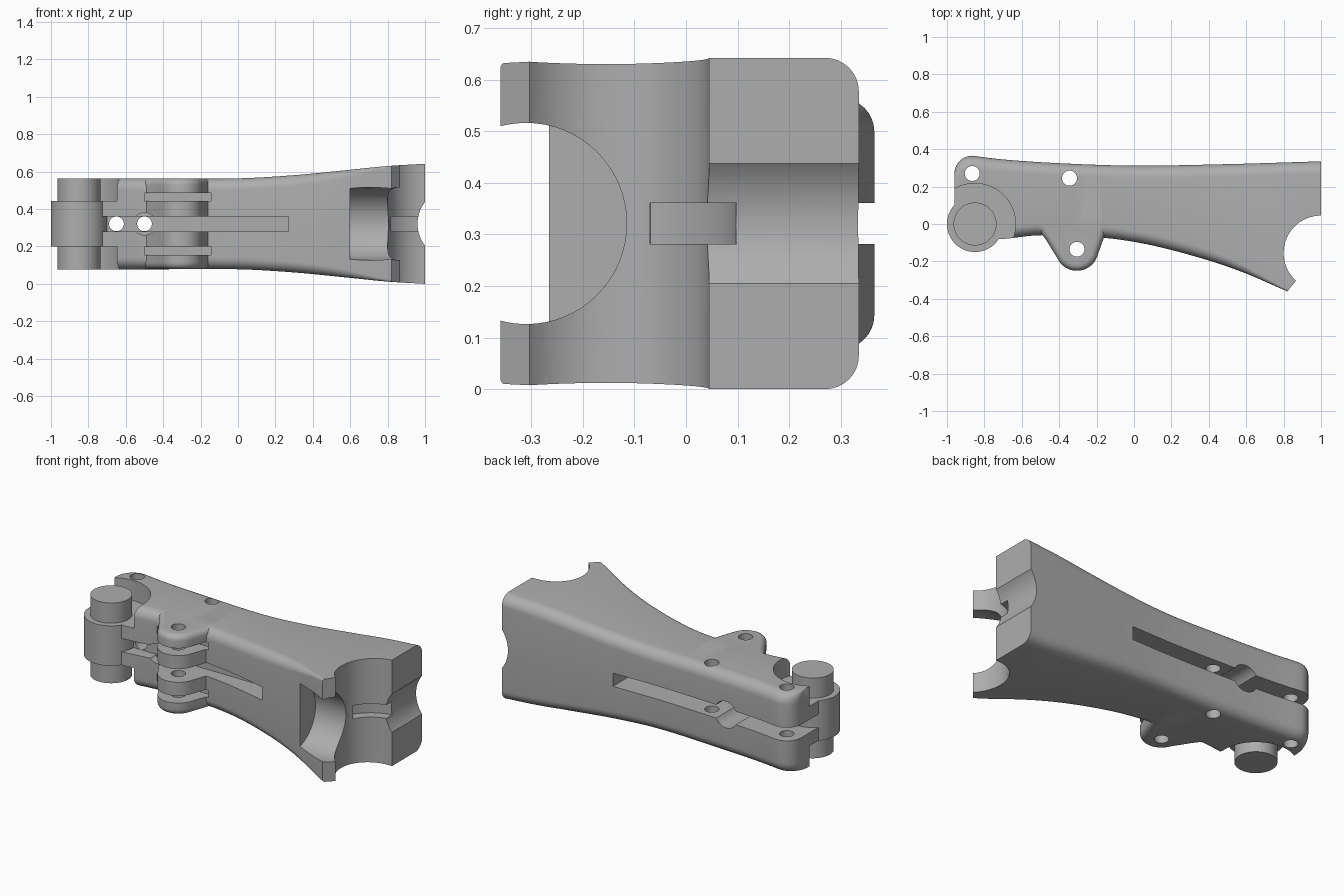
import bpy, bmesh
from math import sin, cos, pi, radians

if "Cube" in bpy.data.objects:
    bpy.data.objects.remove(bpy.data.objects["Cube"])

grey = bpy.data.materials.new("plain_grey")
grey.use_nodes = True
GREY = (0.42, 0.42, 0.42, 1)
grey.diffuse_color = GREY
grey.node_tree.nodes["Principled BSDF"].inputs["Base Color"].default_value = GREY
MID = 0.321


def make(name, bm):
    bmesh.ops.recalc_face_normals(bm, faces=bm.faces)
    me = bpy.data.meshes.new(name)
    bm.to_mesh(me)
    bm.free()
    me.materials.append(grey)
    ob = bpy.data.objects.new(name, me)
    bpy.context.collection.objects.link(ob)
    return ob


def skin(name, rings):
    """Loft closed rings and cap both ends."""
    bm = bmesh.new()
    rows = [[bm.verts.new(p) for p in ring] for ring in rings]
    n = len(rows[0])
    for a, b in zip(rows, rows[1:]):
        for i in range(n):
            j = (i + 1) % n
            bm.faces.new((a[i], a[j], b[j], b[i]))
    bm.faces.new(rows[0])
    bm.faces.new(rows[-1])
    return make(name, bm)


def prism(name, pts, z0, z1):
    return skin(name, [[(x, y, z) for x, y in pts] for z in (z0, z1)])


def arc(cx, cy, r, a0, a1, n=32):
    return [(cx + r * cos(radians(a0 + (a1 - a0) * i / n)),
             cy + r * sin(radians(a0 + (a1 - a0) * i / n))) for i in range(n + 1)]


def rod(name, cx, cy, r, z0, z1):
    return prism(name, arc(cx, cy, r, 0, 360, 64)[:-1], z0, z1)


def rod_y(name, x, r, y0, y1):
    return skin(name, [[(px, y, pz) for px, pz in arc(x, MID, r, 0, 360, 48)[:-1]]
                       for y in (y0, y1)])


def block(name, x0, x1, y0, y1, z0, z1):
    return prism(name, [(x0, y0), (x1, y0), (x1, y1), (x0, y1)], z0, z1)


def apply_modifiers(ob):
    dg = bpy.context.evaluated_depsgraph_get()
    me = bpy.data.meshes.new_from_object(ob.evaluated_get(dg))
    ob.modifiers.clear()
    ob.data = me


def combine(ob, other, mode="DIFFERENCE"):
    m = ob.modifiers.new("cut", "BOOLEAN")
    m.operation, m.solver, m.object = mode, "EXACT", other
    apply_modifiers(ob)
    bpy.data.objects.remove(other)


def curve(pts, x):
    """Smooth interpolation through a few points."""
    x = min(max(x, pts[0][0]), pts[-1][0])
    k = max(i for i in range(len(pts) - 1) if pts[i][0] <= x)

    def slope(i):
        a, b = pts[max(i - 1, 0)], pts[min(i + 1, len(pts) - 1)]
        return (b[1] - a[1]) / (b[0] - a[0])
    (xa, ya), (xb, yb) = pts[k], pts[k + 1]
    h = xb - xa
    t = (x - xa) / h
    return (ya * (1 + 2 * t) * (1 - t) ** 2 + yb * t * t * (3 - 2 * t)
            + h * t * (1 - t) * (slope(k) * (1 - t) - slope(k + 1) * t))


# Main body: rounded sections lofted along x
back = [(-0.865, 0.365), (-0.7, 0.345), (-0.4, 0.325), (0, 0.312), (0.5, 0.32), (1, 0.335)]
front = [(-0.96, -0.09), (-0.7, -0.08), (-0.5, -0.06), (-0.15, -0.075), (0.1, -0.115),
         (0.4, -0.195), (0.6, -0.265), (0.82, -0.36), (1, -0.43)]
half = [(-0.96, 0.243), (-0.4, 0.243), (0, 0.243), (0.3, 0.26), (0.6, 0.289), (0.8, 0.309), (1, 0.321)]
front_round = [(-0.96, 0.06), (0.1, 0.06), (0.5, 0.05), (0.8, 0.012), (1, 0.01)]


def section(x, yb=None):
    yb = curve(back, x) if yb is None else yb
    yf, h, rf, rb = curve(front, x), curve(half, x), curve(front_round, x), 0.065
    ring = []
    for y, z, r, a in ((yb - rb, h - rb, rb, 0), (yf + rf, h - rf, rf, 90),
                       (yf + rf, rf - h, rf, 180), (yb - rb, rb - h, rb, 270)):
        ring += arc(y, MID + z, r, a, a + 90, 8)
    return [(x, y, z) for y, z in ring]


ear = [section(x, y) for x, y in arc(-0.865, 0.27, 0.095, 180, 90, 10)]
body = skin("main_body", ear + [section(-0.865 + 1.865 * i / 44) for i in range(1, 45)])

# Hinge lug on the front, with softened rims
lug = prism("hinge_lug", [(-0.56, 0.06), (-0.53, -0.005), (-0.47, -0.085)]
            + arc(-0.305, -0.135, 0.115, 205, 340, 24)
            + [(-0.16, -0.07), (-0.14, 0), (-0.13, 0.06)], MID - 0.2425, MID + 0.2425)
soft = lug.modifiers.new("soft", "BEVEL")
soft.width, soft.segments, soft.angle_limit = 0.035, 5, radians(60)
apply_modifiers(lug)
combine(body, lug, "UNION")

# Side bore and angled prong tips at the wide end
combine(body, prism("bore", [(1.2, 0.045)] + arc(1, -0.155, 0.2, 90, 228)
                    + [(0.82, -0.36), (0.78, -0.5), (1.2, -0.5)], -0.1, 0.8))
groove = [(x, max(y, -0.08)) for x, y in arc(1, -0.155, 0.255, 90, 160)]
combine(body, prism("bore_groove", groove + [(1.1, -0.08), (1.1, 0.1)], MID - 0.04, MID + 0.04))

# Lengthwise round pocket between the prongs
combine(body, skin("pocket", [[(x, y, z) for y, z in arc(-0.31, MID, 0.195, 0, 360, 64)[:-1]]
                              for x in (0.6, 1.2)]))

# Shallow groove across the end face
combine(body, skin("end_groove", [[(x, y, z) for x, z in arc(1.15, MID, 0.19, 0, 360, 64)[:-1]]
                                  for y in (-0.2, 0.5)]))

# Front and back slots, with a web left between them
combine(body, block("front_slot", -0.95, 0.27, -0.4, 0.0, MID - 0.04, MID + 0.04))
combine(body, block("back_slot", -1.1, 0.27, 0.1, 0.5, MID - 0.04, MID + 0.04))

# Thin gaps that split the lug into leaves, and clearance around the pin
for s in (-1, 1):
    z0, z1 = sorted((MID + s * 0.122, MID + s * 0.166))
    combine(body, block("lug_gap", -0.5, -0.145, -0.4, -0.04, z0, z1))
    z0, z1 = sorted((MID + s * 0.121, MID + s * 0.5))
    combine(body, rod("pin_clearance", -0.85, 0, 0.217, z0, z1))

# Cross holes and drilled passages
for x, y in ((-0.865, 0.27), (-0.345, 0.245), (-0.305, -0.135)):
    combine(body, rod("cross_hole", x, y, 0.04, -0.1, 0.8))
for x, r, y0, y1 in ((-0.65, 0.0395, -0.4, 0.5), (-0.5, 0.0395, -0.4, 0.5),
                     (-0.5, 0.06, -0.4, -0.01), (-0.5, 0.08, 0.11, 0.5)):
    combine(body, rod_y("passage", x, r, y0, y1))

# Pivot barrel and pin
barrel = rod("pivot_barrel", -0.85, 0, 0.15, MID - 0.121, MID + 0.121)
pin = rod("pivot_pin", -0.85, 0, 0.115, MID - 0.243, MID + 0.243)

for ob in (body, barrel, pin):
    bpy.ops.object.select_all(action="DESELECT")
    ob.select_set(True)
    bpy.context.view_layer.objects.active = ob
    bpy.ops.object.shade_smooth_by_angle(angle=radians(30))
